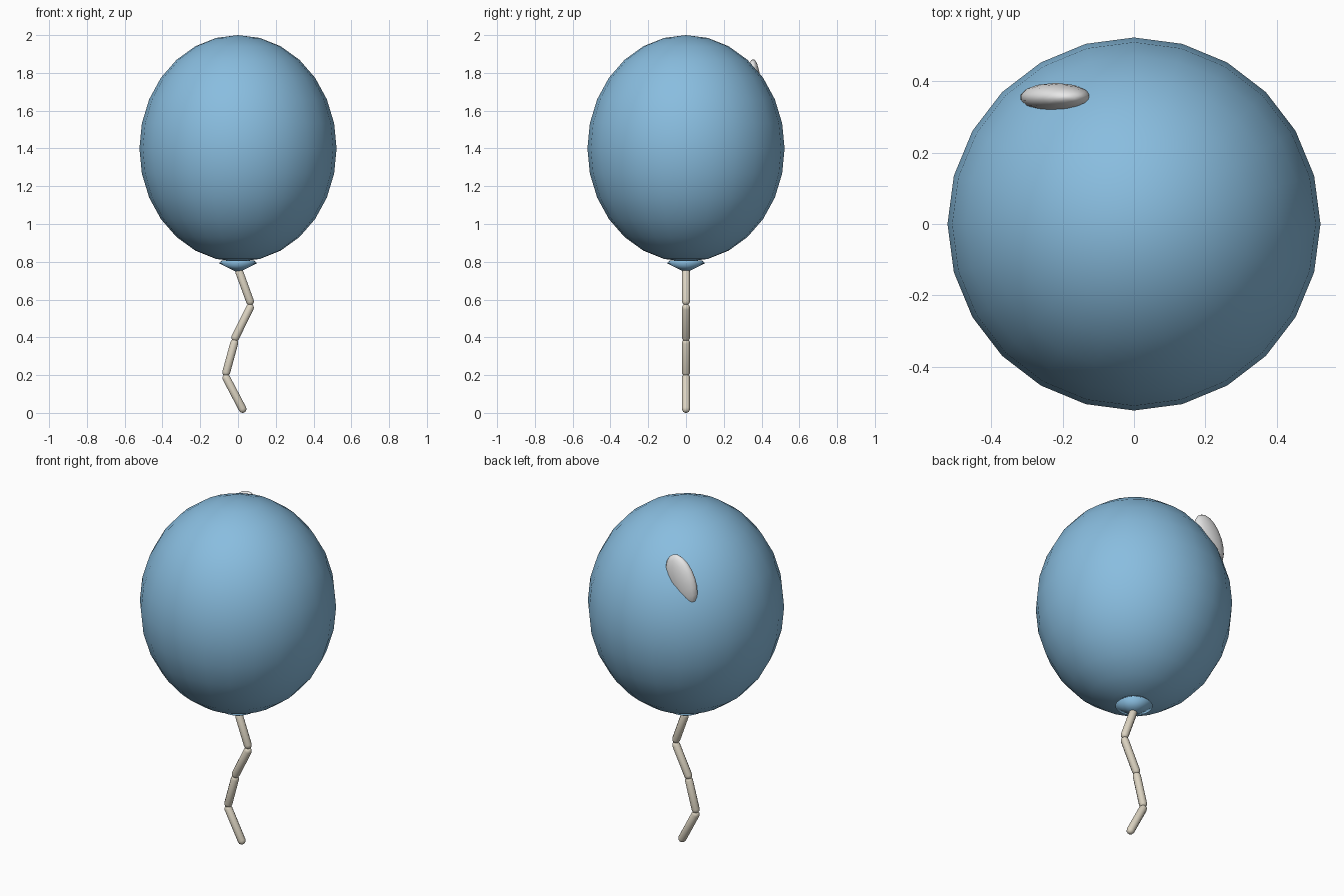
import bpy, bmesh, math
from mathutils import Vector, Matrix

cube = bpy.data.objects.get("Cube")
if cube:
    bpy.data.objects.remove(cube, do_unlink=True)


def material(name, rgb):
    m = bpy.data.materials.new(name)
    m.use_nodes = True
    m.diffuse_color = (*rgb, 1)
    m.node_tree.nodes["Principled BSDF"].inputs["Base Color"].default_value = (*rgb, 1)
    return m


blue = material("sky blue", (0.25, 0.51, 0.74))
white = material("soft white", (0.82, 0.82, 0.82))
cream = material("cream string", (0.72, 0.66, 0.54))


def make(name, bm, mat):
    bmesh.ops.recalc_face_normals(bm, faces=bm.faces)
    for f in bm.faces:
        f.smooth = True
    mesh = bpy.data.meshes.new(name)
    bm.to_mesh(mesh)
    bm.free()
    mesh.materials.append(mat)
    obj = bpy.data.objects.new(name, mesh)
    bpy.context.collection.objects.link(obj)
    return obj


def ellipsoid(name, centre, radii, segments, rings, mat, tilt=0):
    bm = bmesh.new()
    bmesh.ops.create_uvsphere(bm, u_segments=segments, v_segments=rings, radius=1)
    bm.transform(Matrix.Translation(centre) @ Matrix.Rotation(tilt, 4, "Y")
                 @ Matrix.Diagonal((*radii, 1)))
    return make(name, bm, mat)


def lathe(name, profile, sides, mat, place=Matrix()):
    # Spin an (r, z) profile around z, then place it
    bm = bmesh.new()
    verts = [bm.verts.new((r, 0, z)) for r, z in profile]
    edges = [bm.edges.new(pair) for pair in zip(verts, verts[1:])]
    bmesh.ops.spin(bm, geom=verts + edges, cent=(0, 0, 0), axis=(0, 0, 1),
                   angle=math.tau, steps=sides, use_duplicate=False)
    bmesh.ops.remove_doubles(bm, verts=bm.verts, dist=0.0005)
    bm.transform(place)
    return make(name, bm, mat)


# Balloon body and the shiny patch on its back
ellipsoid("balloon", (0, 0, 1.4), (0.522, 0.522, 0.6), 24, 14, blue)
ellipsoid("shine_patch", (-0.22, 0.355, 1.73), (0.09, 0.04, 0.148), 14, 10,
          white, math.radians(21))

# Tied knot under the balloon
lathe("knot", [(0, 0.742), (0.1, 0.792), (0.085, 0.807), (0, 0.81)], 24, blue)


# String of round-ended links
def link(name, top, bottom, r=0.022):
    a, b = Vector(bottom), Vector(top)
    length = (b - a).length
    arc = [math.radians(d) for d in (0, 30, 60, 90)]
    low = [(r * math.sin(t), r - r * math.cos(t)) for t in arc]
    profile = low + [(x, length - z) for x, z in reversed(low)]
    turn = (b - a).to_track_quat("Z", "Y").to_matrix().to_4x4()
    lathe(name, profile, 10, cream, Matrix.Translation(a) @ turn)


path = [((0, 0.765), (0.071, 0.57)), ((0.073, 0.576), (-0.024, 0.38)),
        ((-0.014, 0.392), (-0.068, 0.194)), ((-0.072, 0.204), (0.034, 0.002))]
for i, ((x0, z0), (x1, z1)) in enumerate(path, 1):
    link(f"string_link_{i}", (x0, 0, z0), (x1, 0, z1))
